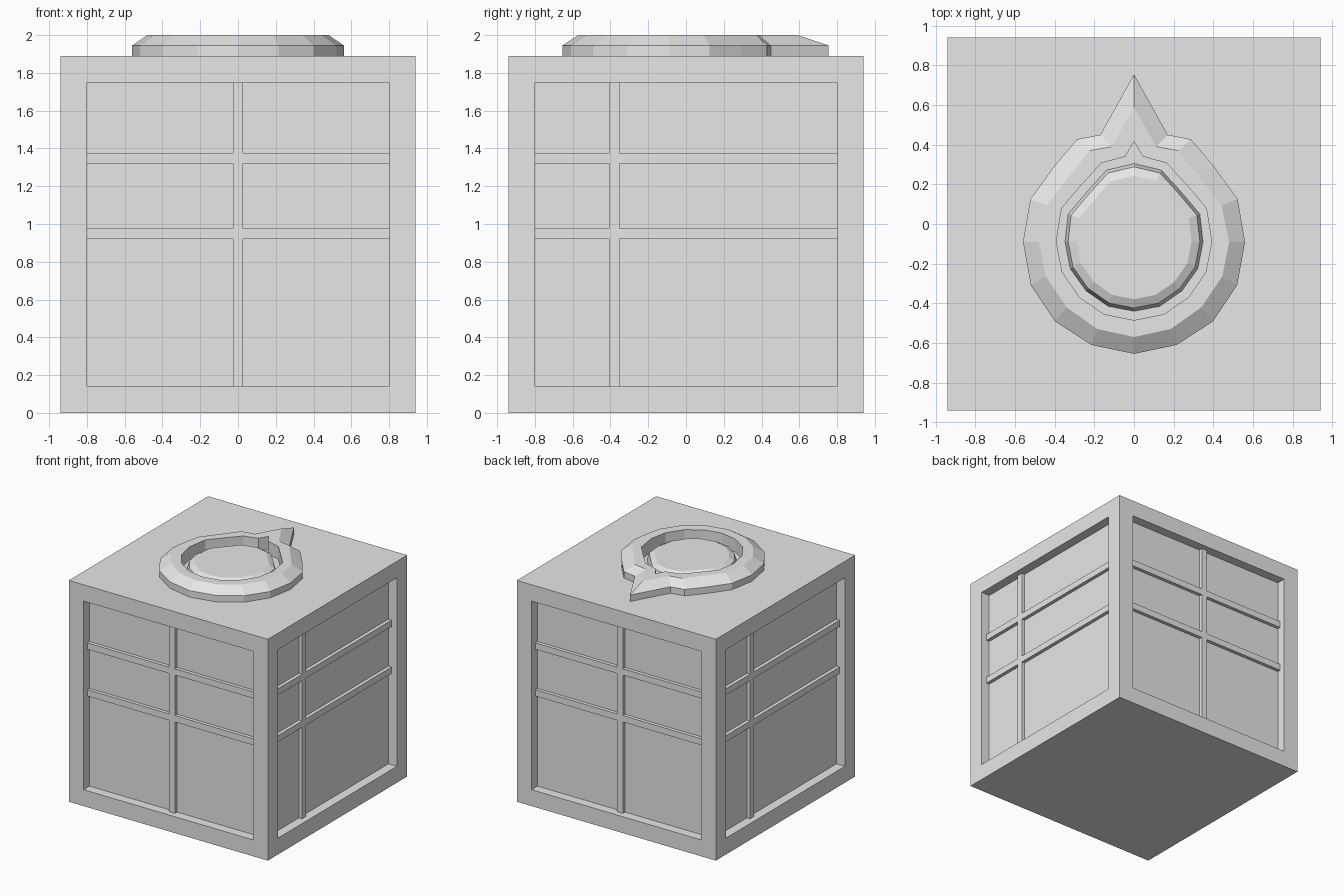
import bpy, bmesh, math
from mathutils import Matrix

if "Cube" in bpy.data.objects:
    bpy.data.objects.remove(bpy.data.objects["Cube"])

HALF, H = 0.94, 1.89           # crate half width and height
DEPTH, RISE = 0.08, 0.03       # panel recess depth, slat thickness

grey = bpy.data.materials.new("light grey")
grey.diffuse_color = (0.8, 0.8, 0.8, 1)
grey.use_nodes = True
grey.node_tree.nodes["Principled BSDF"].inputs["Base Color"].default_value = grey.diffuse_color


def finish(bm, name):
    bmesh.ops.recalc_face_normals(bm, faces=bm.faces)
    mesh = bpy.data.meshes.new(name)
    bm.to_mesh(mesh)
    bm.free()
    mesh.materials.append(grey)
    obj = bpy.data.objects.new(name, mesh)
    bpy.context.collection.objects.link(obj)
    return obj


def mirrored(half):
    """Close a right-hand outline (back tip to front tip) across x = 0."""
    return half + [(-x, y) for x, y in half[-2:0:-1]]


def loft(bm, loops, closed=False):
    """Skin a list of (outline, z) loops; closed joins last to first."""
    rings = [[bm.verts.new((x, y, z)) for x, y in mirrored(o)] for o, z in loops]
    n = len(rings[0])
    pairs = list(zip(rings, rings[1:]))
    if closed:
        pairs.append((rings[-1], rings[0]))
    for a, b in pairs:
        for i in range(n):
            j = (i + 1) % n
            bm.faces.new((a[i], a[j], b[j], b[i]))
    if not closed:
        bm.faces.new(rings[0])
        bm.faces.new(rings[-1])


# Crate body with a recessed panel in each of the four sides
bm = bmesh.new()
bmesh.ops.create_cube(bm, size=1, matrix=Matrix.Translation((0, 0, H / 2))
                      @ Matrix.Diagonal((2 * HALF, 2 * HALF, H, 1)))
bm.normal_update()
sides = [f for f in bm.faces if abs(f.normal.z) < 0.5]
bmesh.ops.inset_individual(bm, faces=sides, thickness=0.14, use_even_offset=True)
bm.normal_update()
bmesh.ops.inset_individual(bm, faces=sides, thickness=0, depth=-DEPTH)
finish(bm, "crate_body")


# Crossed slats on each panel: one upright and two rails, flush at the crossings
def slats(name, angle, centre):
    a, b = centre - 0.0275, centre + 0.0275
    xs = [-0.80, a, b, 0.80]
    zs = [0.14, 0.92, 0.975, 1.32, 1.375, 1.75]
    y = -HALF + DEPTH
    bm = bmesh.new()
    for i in range(3):
        for k in range(5):
            if i == 1 or k in (1, 3):
                bm.faces.new([bm.verts.new((u, y, v)) for u, v in (
                    (xs[i], zs[k]), (xs[i + 1], zs[k]),
                    (xs[i + 1], zs[k + 1]), (xs[i], zs[k + 1]))])
    bmesh.ops.remove_doubles(bm, verts=bm.verts, dist=1e-4)
    new = bmesh.ops.extrude_face_region(bm, geom=bm.faces[:])["geom"]
    bmesh.ops.translate(bm, vec=(0, -RISE, 0),
                        verts=[g for g in new if isinstance(g, bmesh.types.BMVert)])
    bmesh.ops.rotate(bm, verts=bm.verts, matrix=Matrix.Rotation(angle, 3, 'Z'))
    finish(bm, name)


for name, turn, centre in (("front_slats", 0, 0), ("right_slats", 1, -0.38),
                           ("back_slats", 2, 0), ("left_slats", 3, -0.38)):
    slats(name, turn * math.pi / 2, centre)

# Pointed ring on the lid: upright outer wall, bevel, flat top, inner wall
outer = [(0, .755), (.17, .45), (.287, .428), (.40, .295), (.523, .125),
         (.56, -.09), (.52, -.31), (.40, -.49), (.215, -.61), (0, -.655)]
crest = [(0, .59), (.112, .39), (.225, .37), (.33, .235), (.442, .093),
         (.48, -.09), (.445, -.265), (.34, -.42), (.185, -.53), (0, -.57)]
inner = [(0, .415), (.045, .34), (.165, .307), (.265, .197), (.365, .08),
         (.392, -.09), (.362, -.242), (.275, -.37), (.15, -.455), (0, -.485)]
bm = bmesh.new()
loft(bm, [(outer, H), (outer, 1.945), (crest, 2.0), (inner, 2.0), (inner, H)], True)
finish(bm, "lid_ring")

# Low bevelled button inside the ring
rim = [(0, .305), (.138, .272), (.235, .165), (.332, .05), (.348, -.09),
       (.322, -.225), (.242, -.337), (.13, -.415), (0, -.44)]


def shrink(k):
    return [(x * k, (y + .07) * k - .07) for x, y in rim]


bm = bmesh.new()
loft(bm, [(rim, H), (shrink(.955), 1.95), (shrink(.835), 1.972)])
finish(bm, "lid_button")
